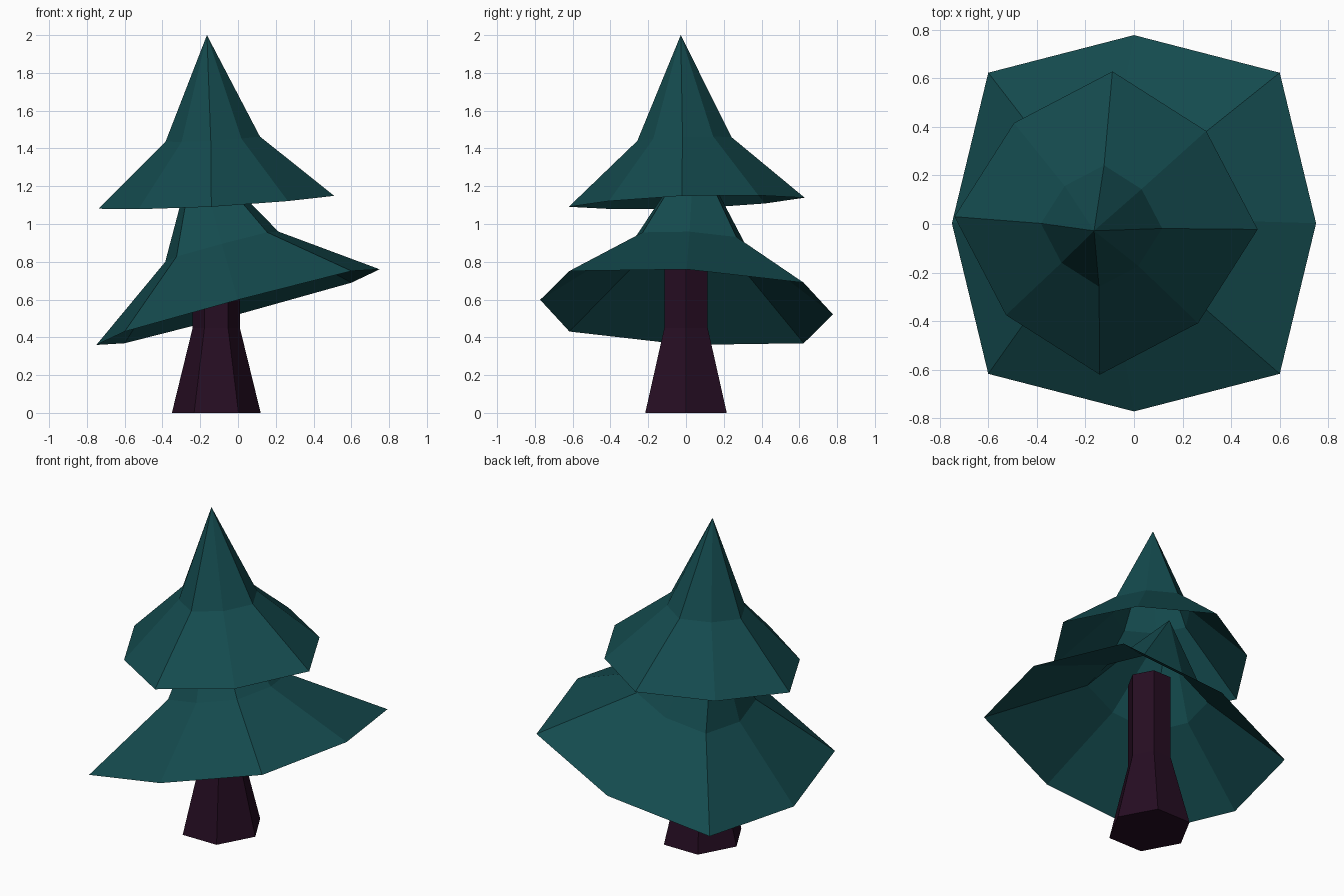
import bpy, math

if "Cube" in bpy.data.objects:
    bpy.data.objects.remove(bpy.data.objects["Cube"])


def material(name, rgb):
    m = bpy.data.materials.new(name)
    m.diffuse_color = (*rgb, 1)
    m.use_nodes = True
    m.node_tree.nodes["Principled BSDF"].inputs["Base Color"].default_value = m.diffuse_color
    return m


LEAF = material("dark teal", (0.007, 0.070, 0.077))
BARK = material("dark plum", (0.019, 0.004, 0.016))


def make(name, verts, faces, mat):
    me = bpy.data.meshes.new(name)
    me.from_pydata(verts, [], faces)
    me.materials.append(mat)
    me.update()
    ob = bpy.data.objects.new(name, me)
    bpy.context.collection.objects.link(ob)
    return ob


def bridge(n, rings):
    return [(r * n + i, r * n + (i + 1) % n, (r + 1) * n + (i + 1) % n, (r + 1) * n + i)
            for r in range(rings - 1) for i in range(n)]


def foliage(name, centre, tilt, height, cross, diag, turn):
    """Open, flared eight-sided cone leaning along its tilted axis."""
    cx, cy, cz = centre
    tx, ty = tilt
    t = math.radians(turn)
    verts = []
    for scale, h in ((1, 0), (0.4, 0.378 * height)):
        ox, oy = cx - tx * h, cy - ty * h
        for i in range(8):
            a = i * math.pi / 4
            rx, ry = diag if i % 2 else cross
            px, py = rx * math.cos(a) * scale, ry * math.sin(a) * scale
            x = px * math.cos(t) - py * math.sin(t)
            y = px * math.sin(t) + py * math.cos(t)
            verts.append((ox + x, oy + y, cz + h + tx * x + ty * y))
    verts.append((cx - tx * height, cy - ty * height, cz + height))
    faces = bridge(8, 2) + [(8 + i, 8 + (i + 1) % 8, 16) for i in range(8)]
    return make(name, verts, faces, LEAF)


# Foliage tiers
foliage("lower_foliage", (0, 0.003, 0.56), (0.267, -0.05), 0.845,
        (0.75, 0.775), (0.849, 0.877), 0)
foliage("upper_foliage", (-0.115, 0.004, 1.115), (0.056, 0.036), 0.885,
        (0.625, 0.625), (0.56, 0.56), -2.4)

# Six-sided trunk with flared foot
verts = [(-0.115 + r * math.cos(i * math.pi / 3), 1.06 * r * math.sin(i * math.pi / 3), z)
         for r, z in ((0.235, 0), (0.125, 0.45), (0.125, 0.98)) for i in range(6)]
make("trunk", verts, bridge(6, 3) + [tuple(range(5, -1, -1)), tuple(range(12, 18))], BARK)
